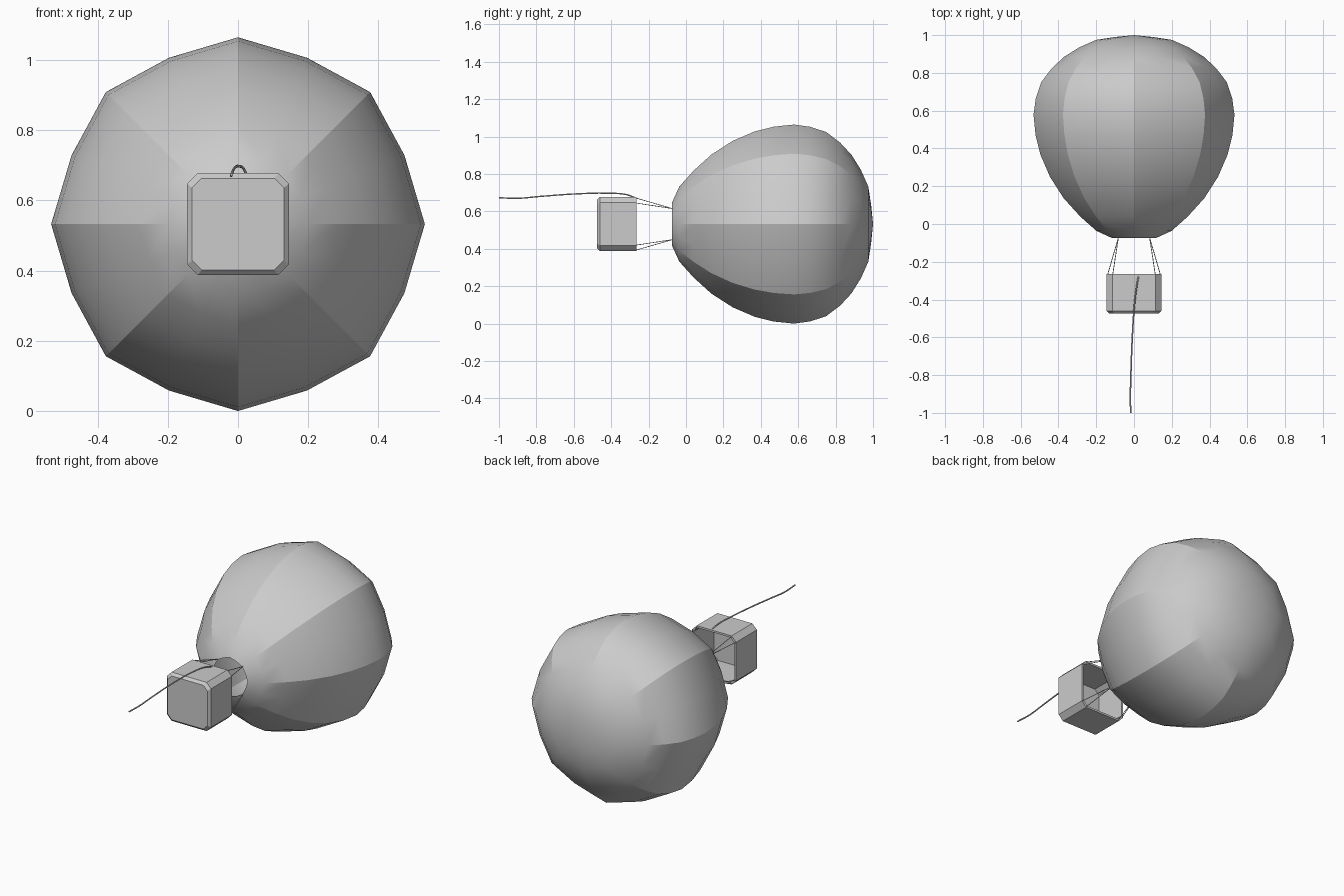
import bpy, bmesh, math
from mathutils import Vector

cube = bpy.data.objects.get("Cube")
if cube:
    bpy.data.objects.remove(cube, do_unlink=True)

CZ = 0.532  # height of the balloon's lying axis

grey = bpy.data.materials.new("plain grey")
grey.use_nodes = True
grey.diffuse_color = (0.6, 0.6, 0.6, 1)
bsdf = grey.node_tree.nodes["Principled BSDF"]
bsdf.inputs["Base Color"].default_value = (0.6, 0.6, 0.6, 1)
bsdf.inputs["Roughness"].default_value = 0.8


def loft(name, rings, cap_start=False, cap_end=False, tip=None, smooth=0):
    """Skin a list of rings; each ring is (y, [(x, z), ...]) about the axis."""
    bm = bmesh.new()
    loops = [[bm.verts.new((x, y, CZ + z)) for x, z in pts] for y, pts in rings]
    n = len(loops[0])
    for a, b in zip(loops, loops[1:]):
        for i in range(n):
            j = (i + 1) % n
            bm.faces.new((a[i], a[j], b[j], b[i]))
    if cap_start:
        bm.faces.new(loops[0])
    if cap_end:
        bm.faces.new(loops[-1])
    if tip is not None:
        t = bm.verts.new((0, tip, CZ))
        for i in range(n):
            bm.faces.new((loops[-1][i], loops[-1][(i + 1) % n], t))
    bmesh.ops.recalc_face_normals(bm, faces=bm.faces)
    me = bpy.data.meshes.new(name)
    bm.to_mesh(me)
    bm.free()
    me.materials.append(grey)
    ob = bpy.data.objects.new(name, me)
    bpy.context.collection.objects.link(ob)
    if smooth:
        bpy.ops.object.select_all(action='DESELECT')
        ob.select_set(True)
        bpy.context.view_layer.objects.active = ob
        bpy.ops.object.shade_smooth_by_angle(angle=math.radians(smooth))
    return ob


def rope(name, points, radius, spline_type='POLY'):
    """Thin round cord through a few points, turned into a mesh."""
    cu = bpy.data.curves.new(name, 'CURVE')
    cu.dimensions = '3D'
    cu.bevel_depth = radius
    cu.bevel_resolution = 1
    cu.resolution_u = 6
    cu.use_fill_caps = True
    sp = cu.splines.new(spline_type)
    if spline_type == 'BEZIER':
        sp.bezier_points.add(len(points) - 1)
        for bp, p in zip(sp.bezier_points, points):
            bp.co = p
            bp.handle_left_type = bp.handle_right_type = 'AUTO'
    else:
        sp.points.add(len(points) - 1)
        for pt, p in zip(sp.points, points):
            pt.co = (*p, 1)
    cu.materials.append(grey)
    ob = bpy.data.objects.new(name, cu)
    bpy.context.collection.objects.link(ob)
    return ob


# Envelope: eight gores, each with a slightly flattened middle line
def gore_ring(r):
    pts = []
    for i in range(16):
        a = i * math.tau / 16
        k = r * (0.964 if i % 2 else 1.0)
        pts.append((k * math.cos(a), k * math.sin(a)))
    return pts


profile = [(-0.075, 0.115), (-0.036, 0.2), (0.04, 0.285), (0.136, 0.372),
           (0.25, 0.445), (0.366, 0.495), (0.47, 0.521), (0.578, 0.532),
           (0.665, 0.52), (0.75, 0.492), (0.825, 0.435), (0.885, 0.37),
           (0.935, 0.29), (0.975, 0.2), (0.99, 0.1)]
loft("balloon_envelope", [(y, gore_ring(r)) for y, r in profile], tip=1.0, smooth=20)


# Basket: open box with cut corners and a bevelled floor edge
def cut_square(s, h=0.145, c=0.03):
    q = h - c
    base = [(h, -q), (h, q), (q, h), (-q, h), (-h, q), (-h, -q), (-q, -h), (q, -h)]
    return [(x * s, z * s) for x, z in base]


loft("basket", [(-0.475, cut_square(0.9)), (-0.46, cut_square(1.0)),
                (-0.265, cut_square(1.0)), (-0.265, cut_square(0.92)),
                (-0.455, cut_square(0.92))], cap_start=True, cap_end=True)

# Suspension cords: a pair from each mouth point to the basket corner
for sx in (1, -1):
    for sz in (1, -1):
        side = ("left" if sx > 0 else "right") + ("_upper" if sz > 0 else "_lower")
        top = (sx * 0.083, -0.073, CZ + sz * 0.083)
        for k, (dx, dz) in enumerate(((0.14, 0.113), (0.113, 0.14))):
            rope(f"cord_{side}_{k + 1}", [top, (sx * dx, -0.27, CZ + sz * dz)], 0.002)

# Trailing rope hung over the basket rim
rope("trailing_rope", [(0.025, -0.268, 0.672), (0.016, -0.32, 0.69), (0.004, -0.41, 0.697),
                       (-0.008, -0.58, 0.694), (-0.016, -0.78, 0.68),
                       (-0.019, -0.9, 0.67), (-0.018, -1.0, 0.673)], 0.004, 'BEZIER')
